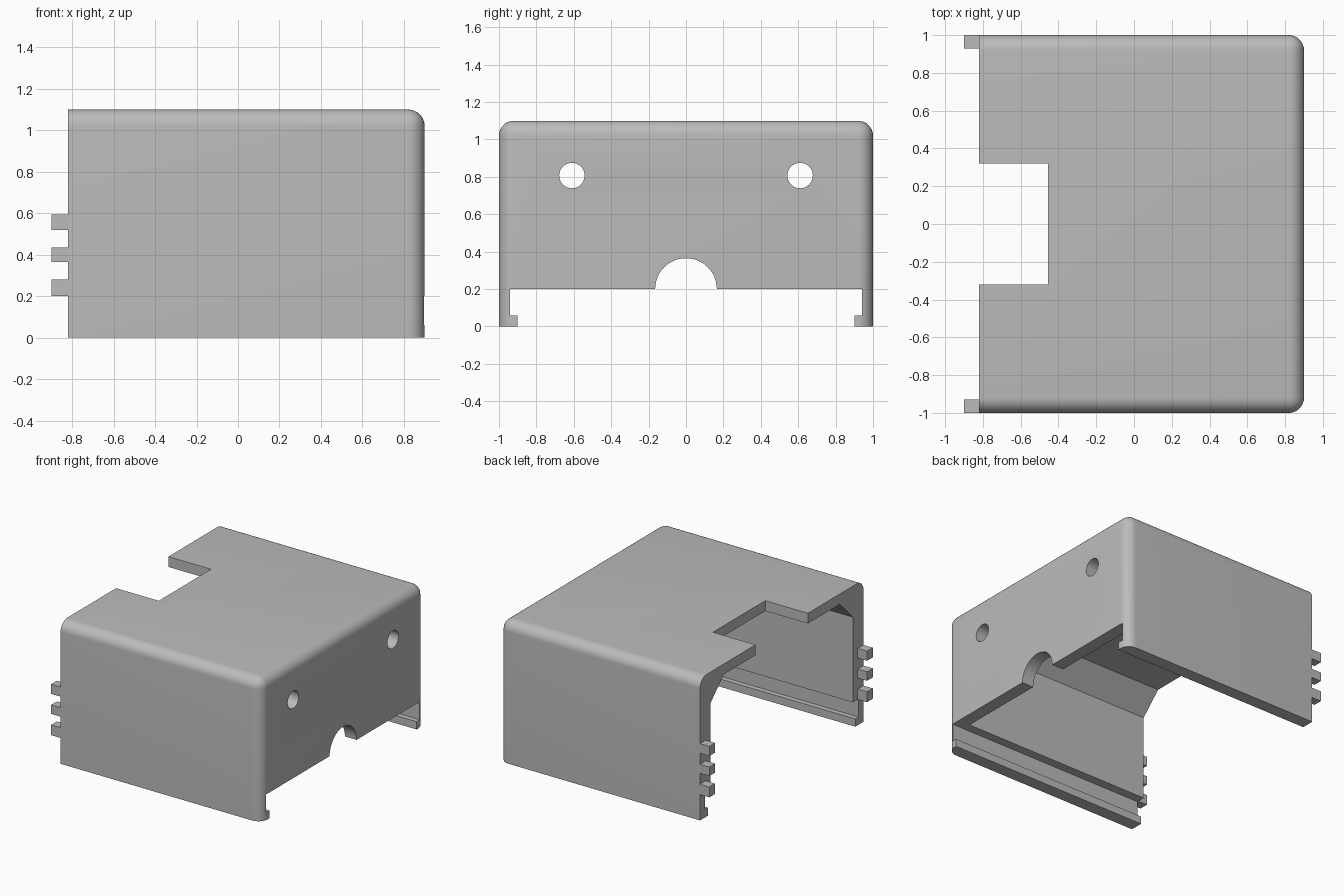
import bpy, bmesh, math

old = bpy.data.objects.get("Cube")
if old:
    bpy.data.objects.remove(old, do_unlink=True)

grey = bpy.data.materials.new("plain grey")
grey.use_nodes = True
COLOUR = (0.5, 0.5, 0.5, 1)
grey.diffuse_color = COLOUR
grey.node_tree.nodes["Principled BSDF"].inputs["Base Color"].default_value = COLOUR


def finish(name, bm):
    bmesh.ops.recalc_face_normals(bm, faces=bm.faces)
    mesh = bpy.data.meshes.new(name)
    bm.to_mesh(mesh)
    bm.free()
    mesh.materials.append(grey)
    obj = bpy.data.objects.new(name, mesh)
    bpy.context.collection.objects.link(obj)
    return obj


def prism(name, profile, x0, x1):
    """Extrude a (y, z) outline along x."""
    bm = bmesh.new()
    face = bm.faces.new([bm.verts.new((x0, y, z)) for y, z in profile])
    new = bmesh.ops.extrude_face_region(bm, geom=[face])["geom"]
    bmesh.ops.translate(bm, vec=(x1 - x0, 0, 0),
                        verts=[v for v in new if isinstance(v, bmesh.types.BMVert)])
    return finish(name, bm)


def block(name, x, y, z):
    return prism(name, [(y[0], z[0]), (y[1], z[0]), (y[1], z[1]), (y[0], z[1])], *x)


def circle(y, z, r, n=48):
    return [(y + r * math.cos(2 * math.pi * i / n), z + r * math.sin(2 * math.pi * i / n))
            for i in range(n)]


FRONT, BACK, TOP, LEDGE = 0.9, -0.82, 1.1, 0.2

# Outer shell, rounded on the closed end and along the roof
shell = block("cover_shell", (BACK, FRONT), (-1, 1), (0, TOP))
bm = bmesh.new()
bm.from_mesh(shell.data)


def rounded(edge):
    a, b = (v.co for v in edge.verts)
    mid = (a + b) / 2
    on_end = mid.x > FRONT - 0.01
    on_roof = mid.z > TOP - 0.01
    on_side = abs(mid.y) > 0.99
    return on_end + on_roof + on_side == 2 and mid.z > 0.01


bmesh.ops.bevel(bm, geom=[e for e in bm.edges if rounded(e)], offset=0.08,
                segments=8, profile=0.5, affect='EDGES', clamp_overlap=False)
bmesh.ops.recalc_face_normals(bm, faces=bm.faces)
bm.to_mesh(shell.data)
bm.free()

# Cutters: chamfered cavity, rail groove, lip gap, roof notch, cable arch, screw holes
cavity = [(-0.87, 0.1), (0.87, 0.1), (0.87, 0.86), (0.71, 1.02), (-0.71, 1.02), (-0.87, 0.86)]
cutters = [
    prism("cavity_cutter", cavity, -1, 0.8),
    block("groove_cutter", (-1, 1), (-0.94, 0.94), (0.06, LEDGE)),
    block("lip_gap_cutter", (-1, 1), (-0.9, 0.9), (-0.1, 0.1)),
    block("roof_notch_cutter", (-1, -0.455), (-0.32, 0.32), (0.9, 1.2)),
    prism("arch_cutter", circle(0, LEDGE, 0.165), 0.6, 1),
]
for side in (-1, 1):
    cutters.append(prism("hole_cutter", circle(side * 0.61, 0.807, 0.068, 32), 0.6, 1))

bpy.context.view_layer.objects.active = shell
for cutter in cutters:
    mod = shell.modifiers.new("cut", 'BOOLEAN')
    mod.operation = 'DIFFERENCE'
    mod.solver = 'EXACT'
    mod.object = cutter
    bpy.ops.object.modifier_apply(modifier=mod.name)
    bpy.data.objects.remove(cutter, do_unlink=True)

# Smooth rounded edges, keep cut edges crisp
bpy.ops.object.select_all(action='DESELECT')
shell.select_set(True)
bpy.ops.object.shade_smooth_by_angle(angle=math.radians(30))

# Three snap tabs on the open edge of each side wall
for side, label in ((-1, "front"), (1, "back")):
    for i, z in enumerate(((0.2, 0.28), (0.365, 0.435), (0.52, 0.595))):
        block(f"{label}_tab_{i + 1}", (-0.9, BACK), sorted((side * 0.93, side)), z)
